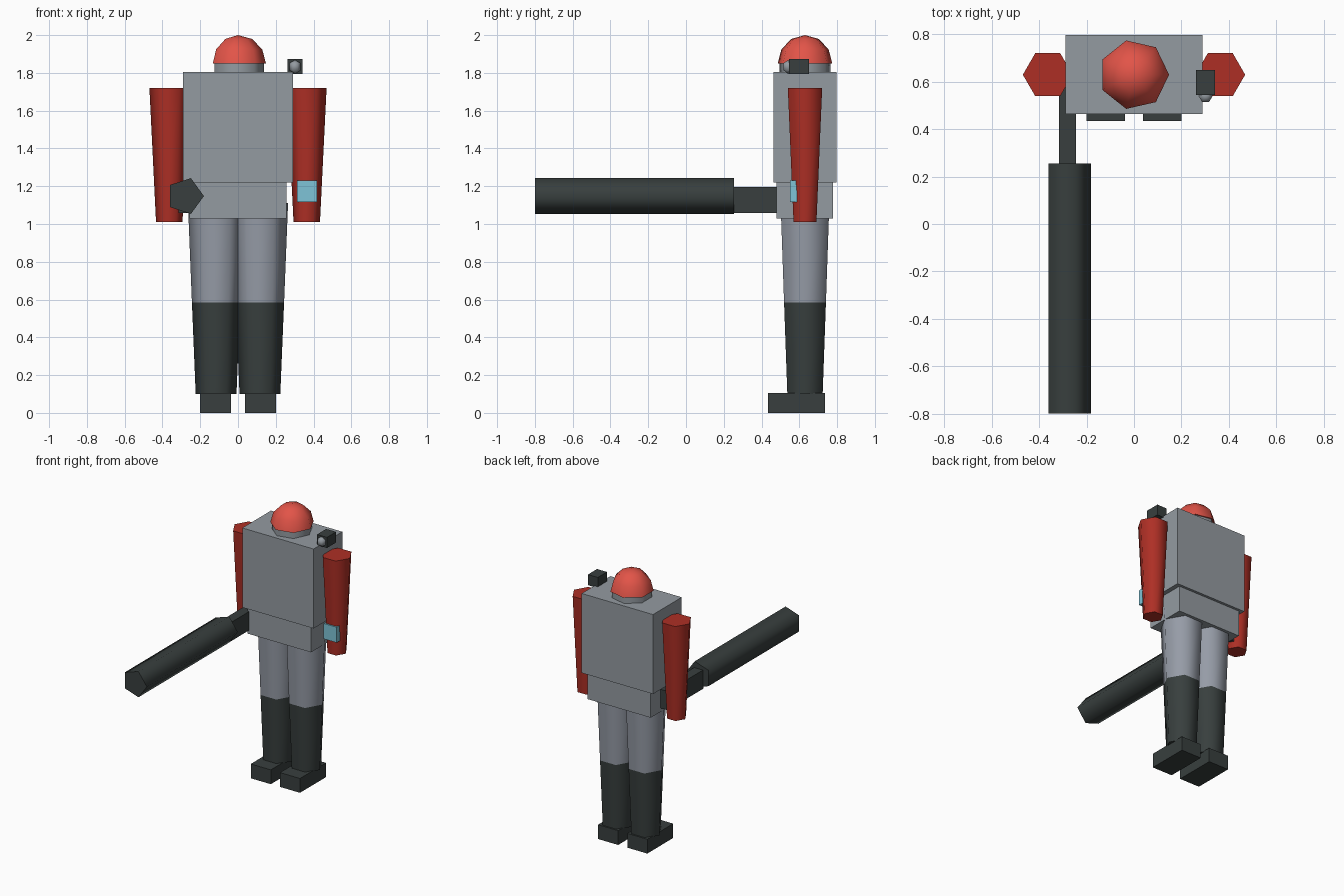
import bpy
import bmesh
from math import cos, sin, pi
from mathutils import Matrix, Vector

cube = bpy.data.objects.get("Cube")
if cube:
    bpy.data.objects.remove(cube, do_unlink=True)

BODY_Y = 0.63


def material(name, r, g, b):
    """Flat material from 0-255 display values."""
    lin = [((c / 255 + 0.055) / 1.055) ** 2.4 for c in (r, g, b)] + [1.0]
    m = bpy.data.materials.new(name)
    m.use_nodes = True
    m.diffuse_color = lin
    bsdf = next(n for n in m.node_tree.nodes if n.type == 'BSDF_PRINCIPLED')
    bsdf.inputs["Base Color"].default_value = lin
    return m


RED = material("sleeve red", 174, 47, 37)
HELMET = material("helmet red", 226, 84, 72)
GREY = material("armour grey", 148, 155, 161)
TROUSER = material("trouser grey", 150, 156, 167)
DARK = material("dark metal", 56, 63, 62)
BLUE = material("screen blue", 126, 196, 215)


def finish(name, bm, mats):
    bmesh.ops.recalc_face_normals(bm, faces=bm.faces)
    me = bpy.data.meshes.new(name)
    bm.to_mesh(me)
    bm.free()
    for m in mats:
        me.materials.append(m)
    ob = bpy.data.objects.new(name, me)
    bpy.context.collection.objects.link(ob)
    return ob


def box(name, lo, hi, mat):
    """Box between two corners."""
    lo, hi = Vector(lo), Vector(hi)
    bm = bmesh.new()
    bmesh.ops.create_cube(bm, size=1)
    bmesh.ops.scale(bm, vec=hi - lo, verts=bm.verts)
    bmesh.ops.translate(bm, vec=(lo + hi) / 2, verts=bm.verts)
    return finish(name, bm, [mat])


def lathe(name, sides, rings, place, mats, split=None):
    """Smooth-sided, hard-capped solid from (radius, height) rings.
    Segments from index split upwards take the second material."""
    bm = bmesh.new()
    loops = []
    for r, z in rings:
        count = sides if r > 0 else 1
        loops.append([bm.verts.new((r * cos(2 * pi * i / sides),
                                    r * sin(2 * pi * i / sides), z))
                      for i in range(count)])
    for k, (a, b) in enumerate(zip(loops, loops[1:])):
        for i in range(sides):
            j = (i + 1) % sides
            quad = [a[i], a[j], b[j], b[i]] if len(b) > 1 else [a[i], a[j], b[0]]
            f = bm.faces.new(quad)
            f.smooth = True
            f.material_index = 1 if split is not None and k >= split else 0
    for k, loop in enumerate((loops[0], loops[-1])):
        if len(loop) > 1:
            f = bm.faces.new(loop)
            f.material_index = 1 if k and split is not None else 0
            for e in f.edges:
                e.smooth = False
    bmesh.ops.transform(bm, matrix=place, verts=bm.verts)
    return finish(name, bm, mats)


def at(x, y=BODY_Y, z=0):
    return Matrix.Translation((x, y, z))


# Trunk
box("torso", (-0.29, 0.464, 1.22), (0.29, 0.797, 1.804), GREY)
box("pelvis", (-0.258, 0.48, 1.03), (0.258, 0.778, 1.22), GREY)

# Head and helmet
lathe("head", 7, [(0.138, 1.79), (0.138, 1.86)], at(0), [GREY])
lathe("helmet", 7, [(0.148 * cos(a * pi / 6), 1.85 + 0.15 * sin(a * pi / 6))
                    for a in range(3)] + [(0, 2.0)], at(0), [HELMET])

# Limbs, mirrored
for side, s in (("left", 1), ("right", -1)):
    lathe(side + "_arm", 6, [(0.07, 1.01), (0.105, 1.72)], at(s * 0.364), [RED])
    lathe(side + "_leg", 6, [(0.108, 0.1), (0.128, 0.585), (0.149, 1.11)],
          at(s * 0.116), [DARK, TROUSER], split=1)
    xs = sorted((s * 0.037, s * 0.2))
    box(side + "_foot", (xs[0], 0.434, 0), (xs[1], 0.735, 0.105), DARK)

# Wrist screen and shoulder lamp
box("wrist_screen", (0.312, 0.55, 1.117), (0.417, 0.587, 1.23), BLUE)
box("lamp_housing", (0.262, 0.544, 1.795), (0.342, 0.65, 1.873), DARK)
lathe("lamp_bulb", 6, [(0.004, -0.035), (0.03, -0.018), (0.03, 0.018), (0, 0.035)],
      at(0.302, 0.541, 1.833), [GREY])

# Long gun carried at the right side
box("gun_stock", (-0.316, 0.25, 1.058), (-0.245, 0.665, 1.196), DARK)
lathe("gun_barrel", 5, [(0.0995, -0.255), (0.0995, 0.8)],
      at(-0.28, 0, 1.148) @ Matrix.Rotation(pi / 2, 4, 'X'), [DARK])
